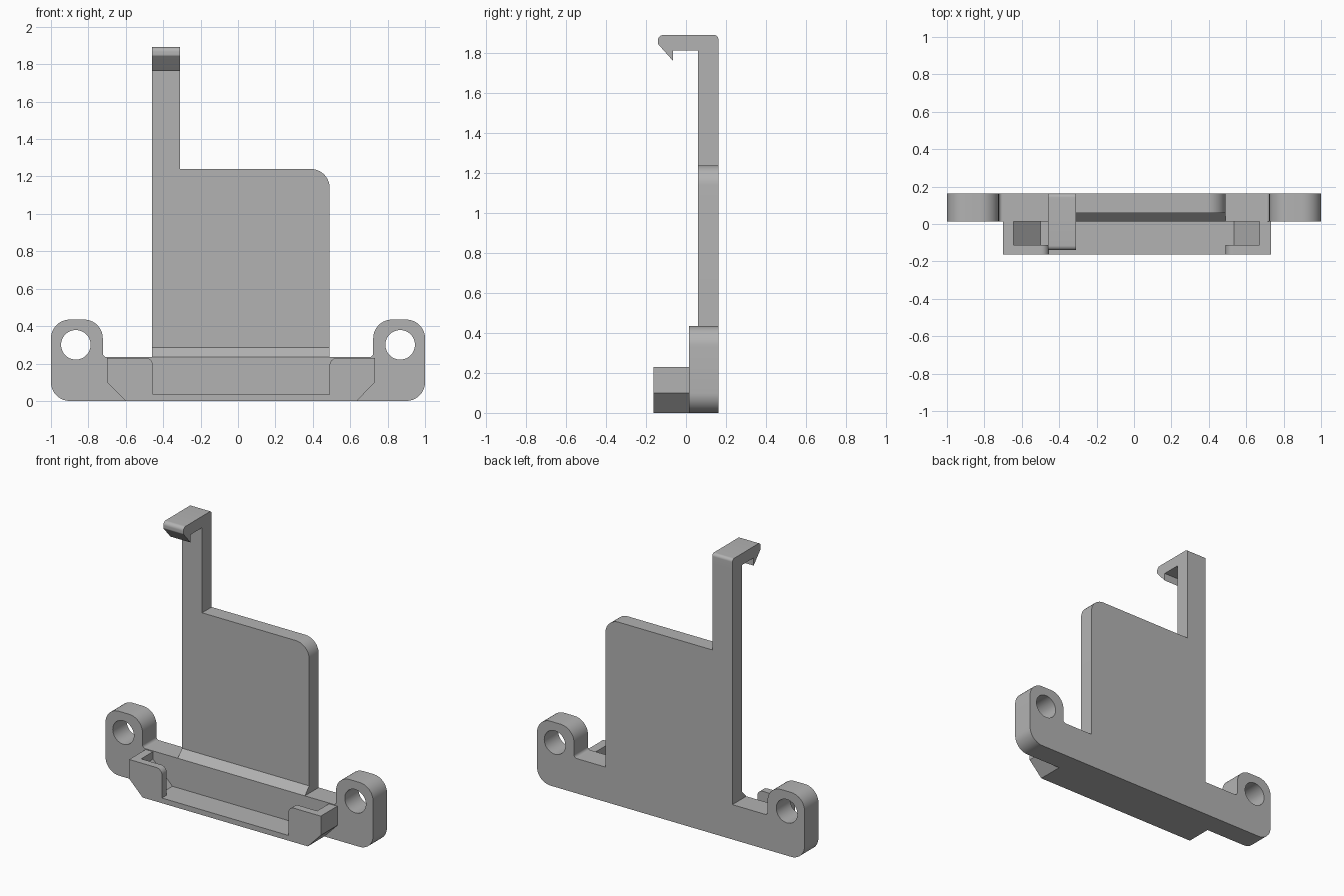
import bpy, bmesh, math
from mathutils import Vector

cube = bpy.data.objects.get("Cube")
if cube:
    bpy.data.objects.remove(cube, do_unlink=True)

grey = bpy.data.materials.new("matte grey")
grey.use_nodes = True
COLOR = (0.45, 0.45, 0.45, 1)
grey.diffuse_color = COLOR
grey.node_tree.nodes["Principled BSDF"].inputs["Base Color"].default_value = COLOR


def fillet(points, steps=10):
    """Turn corners (u, v, radius) into an outline with rounded corners."""
    out = []
    for i, (u, v, r) in enumerate(points):
        p = Vector((u, v))
        if not r:
            out.append(p)
            continue
        a = (Vector(points[i - 1][:2]) - p).normalized()
        b = (Vector(points[(i + 1) % len(points)][:2]) - p).normalized()
        half = a.angle(b) / 2
        center = p + (a + b).normalized() * (r / math.sin(half))
        start = p + a * (r / math.tan(half)) - center
        sweep = start.angle_signed(p + b * (r / math.tan(half)) - center)
        for k in range(steps + 1):
            t = -sweep * k / steps
            c, s = math.cos(t), math.sin(t)
            out.append(center + Vector((start.x * c - start.y * s, start.x * s + start.y * c)))
    return out


def extrude(name, points, lo, hi, axis="y"):
    """Extrude an xz outline along y, or a yz outline along x."""
    place = (lambda p, d: (p.x, d, p.y)) if axis == "y" else (lambda p, d: (d, p.x, p.y))
    bm = bmesh.new()
    face = bm.faces.new([bm.verts.new(place(p, lo)) for p in fillet(points)])
    grown = bmesh.ops.extrude_face_region(bm, geom=[face], use_keep_orig=True)
    verts = [g for g in grown["geom"] if isinstance(g, bmesh.types.BMVert)]
    shift = Vector((0, hi - lo, 0)) if axis == "y" else Vector((hi - lo, 0, 0))
    bmesh.ops.translate(bm, vec=shift, verts=verts)
    bmesh.ops.recalc_face_normals(bm, faces=bm.faces)
    mesh = bpy.data.meshes.new(name)
    bm.to_mesh(mesh)
    bm.free()
    mesh.materials.append(grey)
    obj = bpy.data.objects.new(name, mesh)
    bpy.context.collection.objects.link(obj)
    return obj


def activate(obj):
    bpy.ops.object.select_all(action="DESELECT")
    obj.select_set(True)
    bpy.context.view_layer.objects.active = obj


def cut(obj, cutter):
    mod = obj.modifiers.new("cut", "BOOLEAN")
    mod.operation, mod.solver, mod.object = "DIFFERENCE", "EXACT", cutter
    activate(obj)
    bpy.ops.object.modifier_apply(modifier=mod.name)
    bpy.data.objects.remove(cutter, do_unlink=True)


BACK, BASE_FRONT, PLATE_FRONT, FRONT = 0.162, 0.014, 0.06, -0.162
BASE_TOP, LEFT, RIGHT, ARM = 0.235, -0.46, 0.49, -0.31
HOOK_Z, TOP = 1.815, 1.892

# Base bar with a rounded mounting ear at each end
right_half = [(1, 0, 0.1), (1, 0.435, 0.1), (0.723, 0.435, 0.1), (0.723, BASE_TOP, 0.02)]
left_half = [(-x, z, r) for x, z, r in reversed(right_half)]
base = extrude("mounting_base", right_half + left_half, BASE_FRONT, BACK)
for side in (-1, 1):
    bpy.ops.mesh.primitive_cylinder_add(vertices=48, radius=0.079, depth=1,
                                        location=(side * 0.867, 0, 0.3),
                                        rotation=(math.pi / 2, 0, 0))
    hole = bpy.context.object
    hole.hide_render = True
    cut(base, hole)

# Upright plate with the tall arm on one side
plate = extrude("back_plate", [
    (LEFT, BASE_TOP, 0), (RIGHT, BASE_TOP, 0), (RIGHT, 1.24, 0.1),
    (ARM, 1.24, 0), (ARM, HOOK_Z, 0), (LEFT, HOOK_Z, 0)], PLATE_FRONT, BACK)

# Sloped strip between base and plate
ramp = extrude("plate_ramp", [
    (BASE_FRONT, BASE_TOP, 0), (PLATE_FRONT, BASE_TOP, 0), (PLATE_FRONT, 0.285, 0)],
    LEFT, RIGHT, "x")

# Snap hook on top of the arm
hook = extrude("snap_hook", [
    (BACK, HOOK_Z, 0), (BACK, TOP, 0.02), (-0.14, TOP, 0.025), (-0.14, 1.847, 0.015),
    (-0.065, 1.763, 0), (-0.065, HOOK_Z, 0)], LEFT, ARM, "x")

# Front tray with chamfered ends, hollowed out and open in the middle
TRAY_TOP, FLOOR = 0.23, 0.035
tray = extrude("front_tray", [
    (-0.6, 0, 0), (0.635, 0, 0), (0.732, 0.1, 0), (0.732, TRAY_TOP, 0),
    (-0.7, TRAY_TOP, 0), (-0.7, 0.1, 0)], FRONT, BASE_FRONT)
pocket = extrude("pocket_cutter", [
    (-0.5, FLOOR, 0), (0.535, FLOOR, 0), (0.67, 0.17, 0), (0.67, 0.4, 0),
    (-0.645, 0.4, 0), (-0.645, 0.18, 0)], -0.112, 0.1)
opening = extrude("opening_cutter", [
    (-0.455, FLOOR, 0), (0.49, FLOOR, 0), (0.49, TRAY_TOP, 0.04), (0.6, TRAY_TOP, 0),
    (0.6, 0.4, 0), (-0.6, 0.4, 0), (-0.6, TRAY_TOP, 0), (-0.455, TRAY_TOP, 0.04)],
    -0.3, -0.1)
for cutter in (pocket, opening):
    cutter.hide_render = True
    cut(tray, cutter)

# Smooth the rounded corners, keep edges sharp
for obj in (base, plate, ramp, hook, tray):
    activate(obj)
    bpy.ops.object.shade_smooth_by_angle(angle=math.radians(30))
